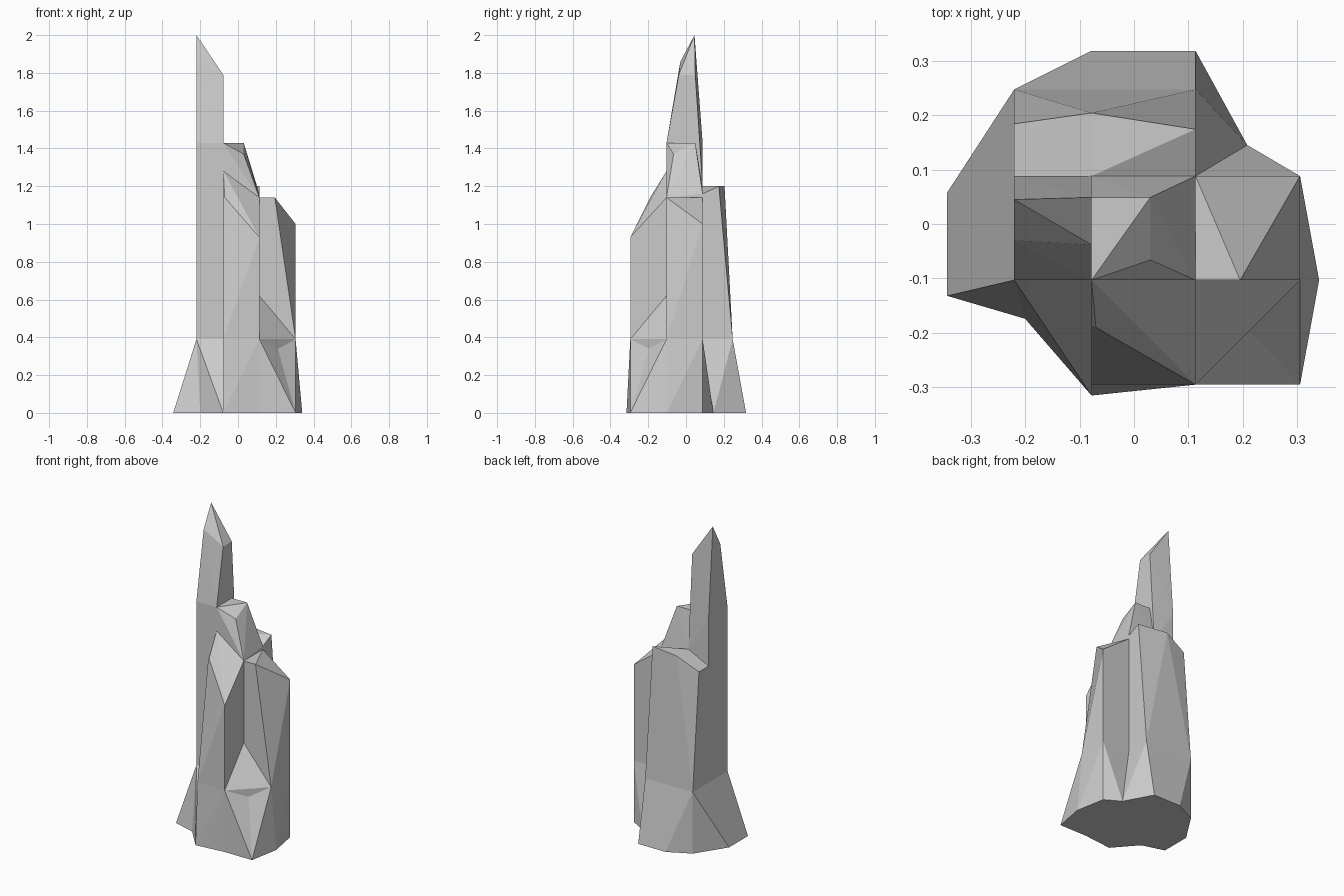
import bpy, bmesh

if "Cube" in bpy.data.objects:
    bpy.data.objects.remove(bpy.data.objects["Cube"])

# shared grid lines of the rock columns
XL, XM, XR, XE = -0.22, -0.078, 0.113, 0.305
YF, YM, YB, YE = -0.295, -0.103, 0.088, 0.247
H = 0.39                                   # height where the feet start to flare


def rect(x0, x1, y0, y1, z):
    return [(x, y, z) for x in (x0, x1) for y in (y0, y1)]


def hull(name, pts):
    """One faceted chunk of rock: convex hull of a few corner points."""
    bm = bmesh.new()
    for p in pts:
        bm.verts.new(p)
    res = bmesh.ops.convex_hull(bm, input=bm.verts)
    junk = {g for g in res["geom_interior"] + res["geom_unused"]
            if isinstance(g, bmesh.types.BMVert) and g.is_valid}
    bmesh.ops.delete(bm, geom=list(junk), context="VERTS")
    bmesh.ops.dissolve_limit(bm, angle_limit=0.01, verts=bm.verts, edges=bm.edges)
    bmesh.ops.recalc_face_normals(bm, faces=bm.faces)
    me = bpy.data.meshes.new(name)
    bm.to_mesh(me)
    bm.free()
    ob = bpy.data.objects.new(name, me)
    bpy.context.scene.collection.objects.link(ob)
    return ob


# tall needle on the left
spire = hull("rock_spire", rect(XL, XM, YM, YB, 0) + [
    (XM, YB, 1.2), (XL, YM, 1.43), (XL, YB, 1.43), (XM, YM, 1.43),
    (XL, -0.03, 1.86), (XL, 0.045, 2.0), (XM, -0.038, 1.79), (XM, 0.049, 1.79)])

parts = [
    # central column
    hull("middle_column", rect(XM, XR, YM, YB, 0) + [
        (XM, YM, 1.43), (XM, 0.049, 1.43), (0.03, 0.049, 1.43), (0.03, -0.066, 1.37),
        (XR, YM, 1.14), (XR, YB, 1.16), (XM, YB, 1.2)]),
    # right column and its foot
    hull("right_column", rect(XR, XE, YM, YB, H) + [
        (XR, YM, 1.14), (0.195, YM, 1.14), (XE, YB, 1.0), (XR, YB, 1.14)]),
    hull("right_foot", rect(XR, XE, YM, YB, H) + [
        (XR, YM, 0), (0.34, YM, 0), (XE, YB, 0), (0.208, 0.145, 0), (XR, YB, 0)]),
    # back slab and its feet
    hull("back_column", rect(XL, XR, YB, YE, H) + [
        (XL, YB, 1.13), (XM, YB, 1.2), (XR, YB, 1.16),
        (XL, 0.184, 1.13), (XM, 0.204, 1.2), (XR, 0.174, 1.2)]),
    hull("back_foot", rect(XL, XR, YB, YE, H) + [
        (XL, YB, 0), (XR, YB, 0), (XL, YE, 0), (XM, 0.318, 0), (XR, 0.318, 0)]),
    hull("back_right_foot", [
        (XR, YB, H), (XR, YE, H), (XR, 0.318, 0), (0.208, 0.145, 0), (XR, YB, 0)]),
    # left feet
    hull("left_foot", [
        (XL, YM, H), (XL, YE, H), (XL, YE, 0), (-0.343, 0.058, 0),
        (-0.343, -0.132, 0), (-0.2, -0.174, 0), (XL, YM, 0)]),
    hull("front_left_foot", [
        (XL, YM, H), (XM, YM, H), (-0.2, -0.174, 0), (XM, -0.315, 0),
        (XM, YM, 0), (XL, YM, 0)]),
    # front buttress
    hull("front_buttress", rect(XM, XR, YF, YM, H) + [
        (XM, YM, 1.28), (XR, YM, 1.14), (XR, YF, 0.93), (-0.07, -0.19, 1.14), (XM, -0.188, 1.13)]),
    hull("front_foot", rect(XM, XR, YF, YM, H) + [
        (XM, YM, 0), (XR, YM, 0), (XM, -0.315, 0), (XR, YF, 0)]),
    # stepped block in the front right corner
    hull("corner_block", [
        (XR, YM, 0.62), (XR, YF, H), (XE, YM, H), (XR, YM, 0), (XR, YF, 0), (XE, YM, 0)]),
]
notch = [(0.2, -0.185, 0.38), (0.2, -0.185, 0), (0.218, -0.215, 0.28), (XE, YF, 0)]
parts += [
    hull("corner_foot_front", notch + [(XR, YF, H), (XR, YF, 0)]),
    hull("corner_foot_side", notch + [(XE, YM, H), (0.34, YM, 0), (XE, YM, 0)]),
]

# fuse all chunks into one solid rock
group = bpy.data.collections.new("chunks")
bpy.context.scene.collection.children.link(group)
for p in parts:
    group.objects.link(p)
    p.hide_render = True
mod = spire.modifiers.new("fuse", "BOOLEAN")
mod.operation, mod.solver = "UNION", "EXACT"
mod.operand_type, mod.collection = "COLLECTION", group
bpy.context.view_layer.objects.active = spire
spire.select_set(True)
bpy.ops.object.modifier_apply(modifier=mod.name)
for p in parts:
    bpy.data.objects.remove(p)
bpy.data.collections.remove(group)
